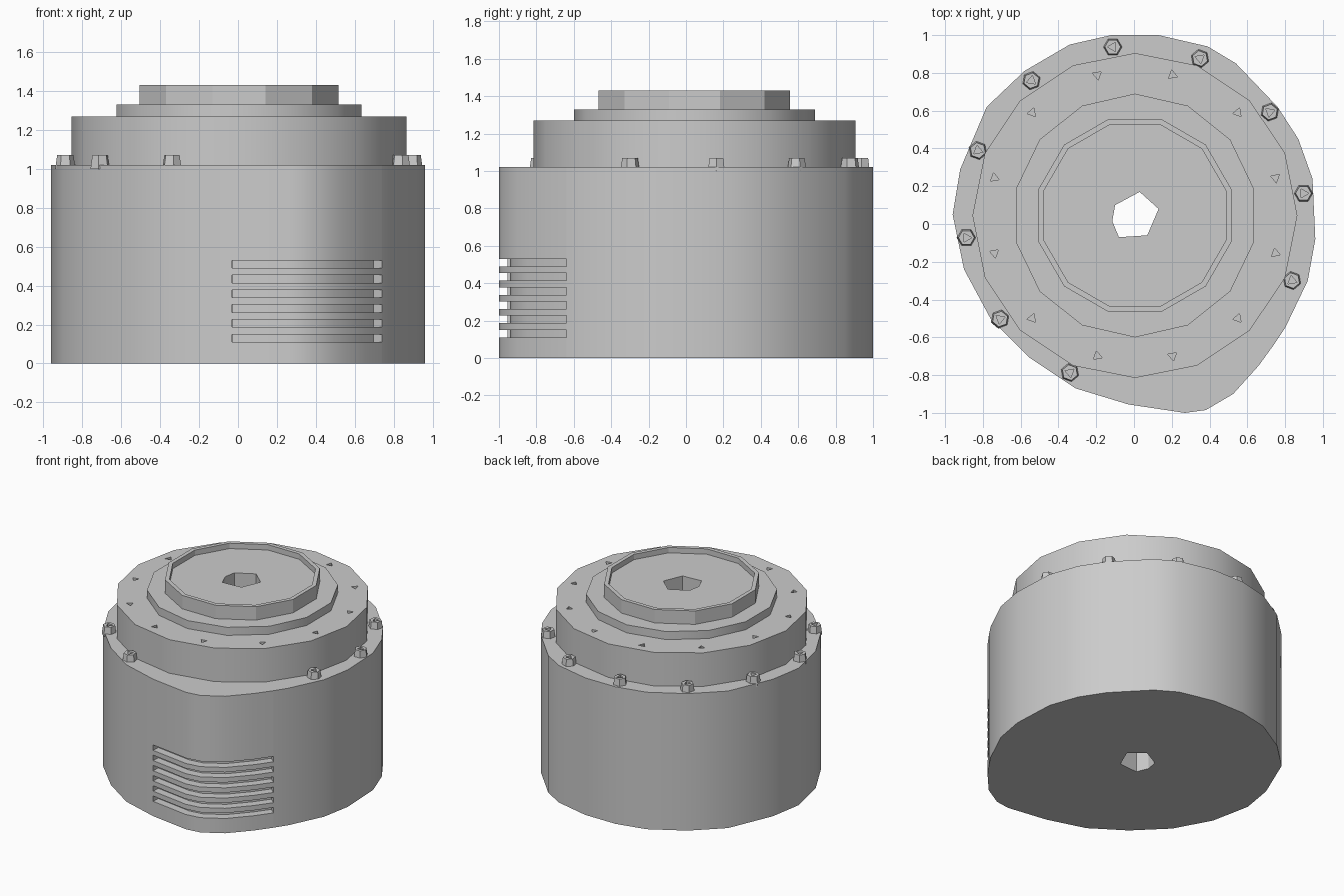
import bpy, bmesh, math
from mathutils import Vector

cube = bpy.data.objects.get("Cube")
if cube:
    bpy.data.objects.remove(cube, do_unlink=True)

grey = bpy.data.materials.new("plain_grey")
grey.use_nodes = True
grey.diffuse_color = (0.6, 0.6, 0.6, 1)
grey.node_tree.nodes["Principled BSDF"].inputs["Base Color"].default_value = (0.6, 0.6, 0.6, 1)

CENTRE = Vector((0.005, 0.045))


def ring(sides, radius, phase=0.0, centre=CENTRE):
    """Points of a regular polygon, the phase in degrees."""
    angles = [math.radians(phase) + math.tau * i / sides for i in range(sides)]
    return [(centre[0] + radius * math.cos(a), centre[1] + radius * math.sin(a)) for a in angles]


def prism(name, bottom, z0, z1, top=None):
    """Solid between two outlines with the same number of points."""
    bm = bmesh.new()
    low = [bm.verts.new((x, y, z0)) for x, y in bottom]
    high = [bm.verts.new((x, y, z1)) for x, y in (top or bottom)]
    bm.faces.new(low[::-1])
    bm.faces.new(high)
    for i in range(len(low)):
        j = (i + 1) % len(low)
        bm.faces.new((low[i], low[j], high[j], high[i]))
    bmesh.ops.recalc_face_normals(bm, faces=bm.faces)
    mesh = bpy.data.meshes.new(name)
    bm.to_mesh(mesh)
    bm.free()
    mesh.materials.append(grey)
    obj = bpy.data.objects.new(name, mesh)
    bpy.context.collection.objects.link(obj)
    return obj


def select(obj):
    bpy.ops.object.select_all(action='DESELECT')
    obj.select_set(True)
    bpy.context.view_layer.objects.active = obj


def cut(target, cutter):
    """Carve the cutter out of the target and discard it."""
    mod = target.modifiers.new("cut", 'BOOLEAN')
    mod.operation = 'DIFFERENCE'
    mod.solver = 'EXACT'
    mod.object = cutter
    select(target)
    bpy.ops.object.modifier_apply(modifier=mod.name)
    bpy.data.objects.remove(cutter, do_unlink=True)


# Main body, bulging at the front left where the vent sits
vent_front = [(-0.03, -0.955), (0.27, -1.0), (0.38, -0.985), (0.525, -0.9), (0.66, -0.75), (0.74, -0.64)]
outline = vent_front + [
    (0.8, -0.55), (0.92, -0.3), (0.96, -0.08), (0.945, 0.24), (0.87, 0.45), (0.76, 0.62),
    (0.54, 0.85), (0.39, 0.94), (0.13, 1.0), (-0.12, 1.0), (-0.34, 0.95), (-0.58, 0.81),
    (-0.78, 0.62), (-0.92, 0.29), (-0.96, 0.05), (-0.9, -0.24), (-0.76, -0.5),
    (-0.55, -0.71), (-0.31, -0.87)]
body = prism("main_body", outline, 0, 1.02)

# Stepped tiers
shoulder = prism("shoulder_ring", ring(16, 0.86, 90), 1.02, 1.27)
step = prism("step_ring", ring(14, 0.645, 90), 1.27, 1.33)
cap = prism("top_cap", ring(12, 0.53, 15), 1.33, 1.43)
cut(cap, prism("cap_recess", ring(12, 0.5, 15), 1.39, 1.5))

# Centre bore through every tier
bore = [(-0.1, 0.1), (0.03, 0.17), (0.13, 0.08), (0.07, -0.06), (-0.08, -0.07), (-0.115, 0.015)]
for part in (body, shoulder, step, cap):
    cut(part, prism("bore_cutter", bore, -0.1, 1.6))

# Horizontal vent slots
inner = [(x * 0.94, y * 0.94) for x, y in vent_front]
outer = [(x * 1.1, y * 1.1) for x, y in vent_front]
for i in range(6):
    z = 0.11 + i * 0.076
    cut(body, prism("slot_cutter", outer + inner[::-1], z, z + 0.04))

# Small three-sided pits around the shoulder
for i in range(12):
    a = math.radians(15 + 30 * i)
    spot = CENTRE + 0.77 * Vector((math.cos(a), math.sin(a)))
    cut(shoulder, prism("pit_cutter", ring(3, 0.027, 40 + 30 * (i % 3), spot), 1.23, 1.3))

parts = [body, shoulder, step, cap]

# Socket bolts on the ledge, absent above the bulge
for i in range(12):
    if i in (9, 10):
        continue
    a = math.radians(7.5 + 30 * i)
    spot = CENTRE + 0.9 * Vector((math.cos(a), math.sin(a)))
    bolt = prism(f"ledge_bolt_{i}", ring(6, 0.052, 20 * i, spot), 1.0, 1.07, ring(6, 0.042, 20 * i, spot))
    cut(bolt, prism("socket_cutter", ring(3, 0.028, 20 * i, spot), 1.04, 1.1))
    parts.append(bolt)

# Smooth the walls, keep the rims sharp
for part in parts:
    select(part)
    bpy.ops.object.shade_smooth_by_angle(angle=math.radians(28))
